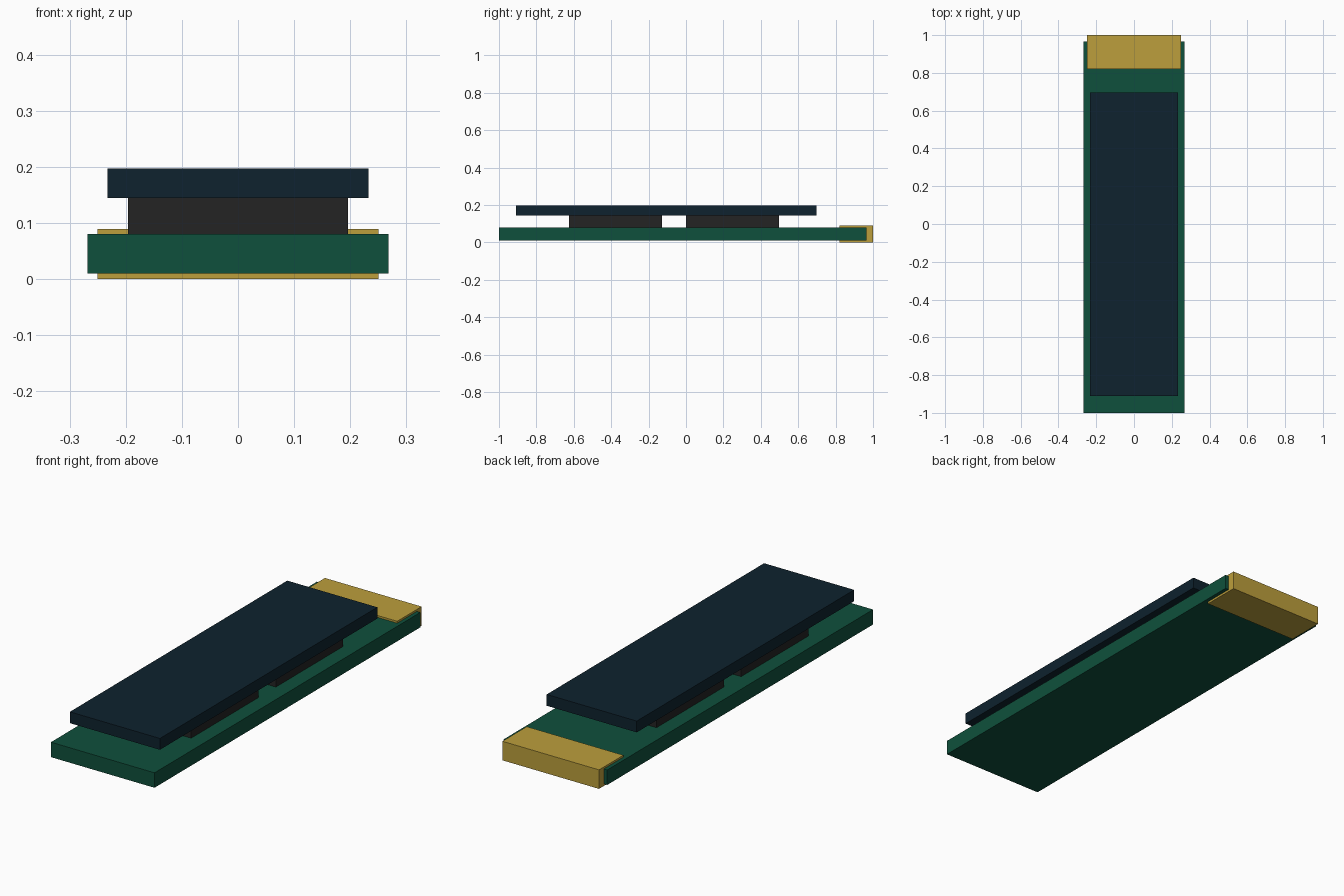
import bpy

if "Cube" in bpy.data.objects:
    bpy.data.objects.remove(bpy.data.objects["Cube"])


def material(name, srgb):
    """Flat colour given as 0-255 sRGB, stored as linear."""
    lin = [((c / 255 + 0.055) / 1.055) ** 2.4 for c in srgb]
    m = bpy.data.materials.new(name)
    m.diffuse_color = (*lin, 1)
    m.use_nodes = True
    m.node_tree.nodes["Principled BSDF"].inputs["Base Color"].default_value = m.diffuse_color
    return m


def box(name, half_width, y0, y1, z0, z1, mat):
    """Box centred on x = 0 with the given y and z ranges."""
    bpy.ops.mesh.primitive_cube_add(size=1, location=(0, (y0 + y1) / 2, (z0 + z1) / 2))
    ob = bpy.context.object
    ob.name = name
    ob.scale = (2 * half_width, y1 - y0, z1 - z0)
    bpy.ops.object.transform_apply(location=False, rotation=False, scale=True)
    ob.data.materials.append(mat)
    return ob


green = material("board green", (15, 80, 60))
gold = material("contact gold", (188, 159, 60))
black = material("chip black", (36, 36, 36))
navy = material("heat spreader navy", (14, 34, 46))

# Circuit board and the edge connector wrapped round its back end
box("circuit_board", 0.268, -1.0, 0.965, 0.01, 0.08, green)
box("edge_connector", 0.25, 0.82, 1.0, 0.0, 0.089, gold)

# Two memory chips under the heat spreader
for name, y0 in (("front_chip", -0.626), ("back_chip", 0.0)):
    box(name, 0.196, y0, y0 + 0.498, 0.08, 0.144, black)

# Heat spreader plate
box("heat_spreader", 0.233, -0.91, 0.697, 0.144, 0.197, navy)
